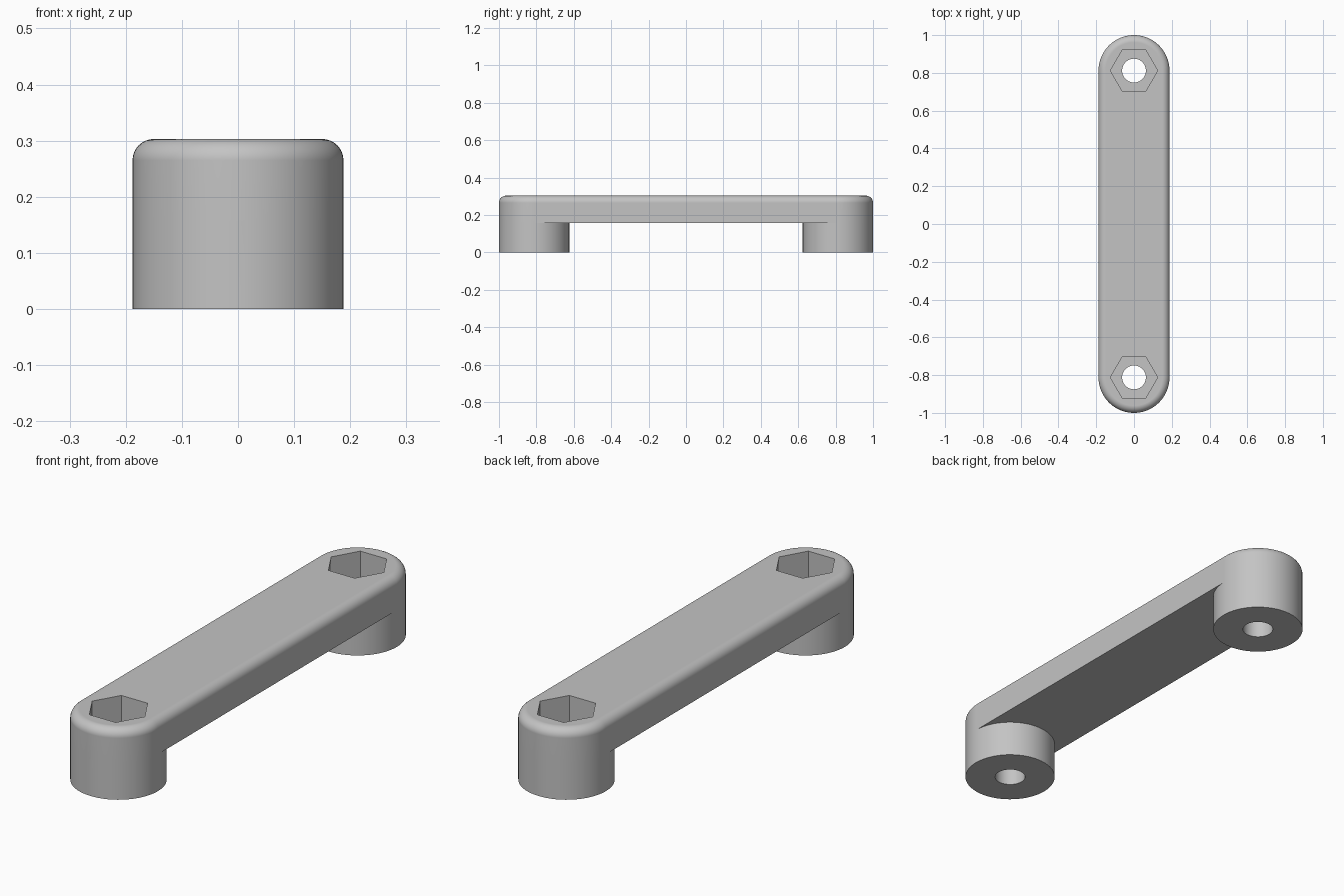
import bpy
import bmesh
from math import pi, sin, cos

RADIUS, REACH = 0.188, 0.812       # end radius, distance of each end from the middle
HEIGHT, UNDERSIDE, FILLET = 0.303, 0.158, 0.038
HALF_ARC, STEPS = 32, 8

if "Cube" in bpy.data.objects:
    bpy.data.objects.remove(bpy.data.objects["Cube"], do_unlink=True)

grey = bpy.data.materials.new("plain grey")
grey.use_nodes = True
grey.diffuse_color = (0.55, 0.55, 0.55, 1)
grey.node_tree.nodes["Principled BSDF"].inputs["Base Color"].default_value = grey.diffuse_color


def slot_outline(radius):
    """Rounded-end outline, long in y."""
    pts = []
    for side in (1, -1):
        for i in range(HALF_ARC + 1):
            a = pi * i / HALF_ARC
            pts.append((side * radius * cos(a), side * (REACH + radius * sin(a))))
    return pts


def loft(name, rings):
    """Solid through a stack of (outline, z) rings, capped at both ends."""
    bm = bmesh.new()
    loops = [[bm.verts.new((x, y, z)) for x, y in pts] for pts, z in rings]
    n = len(loops[0])
    for low, high in zip(loops, loops[1:]):
        for i in range(n):
            j = (i + 1) % n
            bm.faces.new((low[i], low[j], high[j], high[i]))
    bm.faces.new(loops[0][::-1])
    bm.faces.new(loops[-1])
    mesh = bpy.data.meshes.new(name)
    bm.to_mesh(mesh)
    bm.free()
    mesh.materials.append(grey)
    obj = bpy.data.objects.new(name, mesh)
    bpy.context.collection.objects.link(obj)
    return obj


def prism(name, sides, radius, y, z0, z1):
    pts = [(radius * cos(2 * pi * i / sides), y + radius * sin(2 * pi * i / sides))
           for i in range(sides)]
    return loft(name, [(pts, z0), (pts, z1)])


def combine(target, tool, operation):
    mod = target.modifiers.new(operation.title(), 'BOOLEAN')
    mod.operation, mod.solver, mod.object = operation, 'EXACT', tool
    bpy.context.view_layer.objects.active = target
    bpy.ops.object.modifier_apply(modifier=mod.name)
    bpy.data.objects.remove(tool, do_unlink=True)


# Bar with rounded ends and a rounded top rim
rings = [(slot_outline(RADIUS), UNDERSIDE)]
for k in range(STEPS + 1):
    a = pi / 2 * k / STEPS
    rings.append((slot_outline(RADIUS - FILLET * (1 - cos(a))),
                  HEIGHT - FILLET * (1 - sin(a))))
handle = loft("handle", rings)

# Round feet, then bolt holes and hexagonal pockets
for y in (-REACH, REACH):
    combine(handle, prism("foot", 2 * HALF_ARC, RADIUS, y, 0, UNDERSIDE), 'UNION')
for y in (-REACH, REACH):
    combine(handle, prism("bolt_hole", 48, 0.063, y, -0.1, 0.5), 'DIFFERENCE')
    combine(handle, prism("hex_pocket", 6, 0.125, y, 0.15, 0.5), 'DIFFERENCE')

# Smooth curved walls, keep flats flat and rims sharp
bpy.ops.object.select_all(action='DESELECT')
handle.select_set(True)
bpy.context.view_layer.objects.active = handle
bpy.ops.object.shade_smooth_by_angle(angle=pi / 6)
flats = handle.modifiers.new("Flat faces", 'WEIGHTED_NORMAL')
flats.keep_sharp = True
